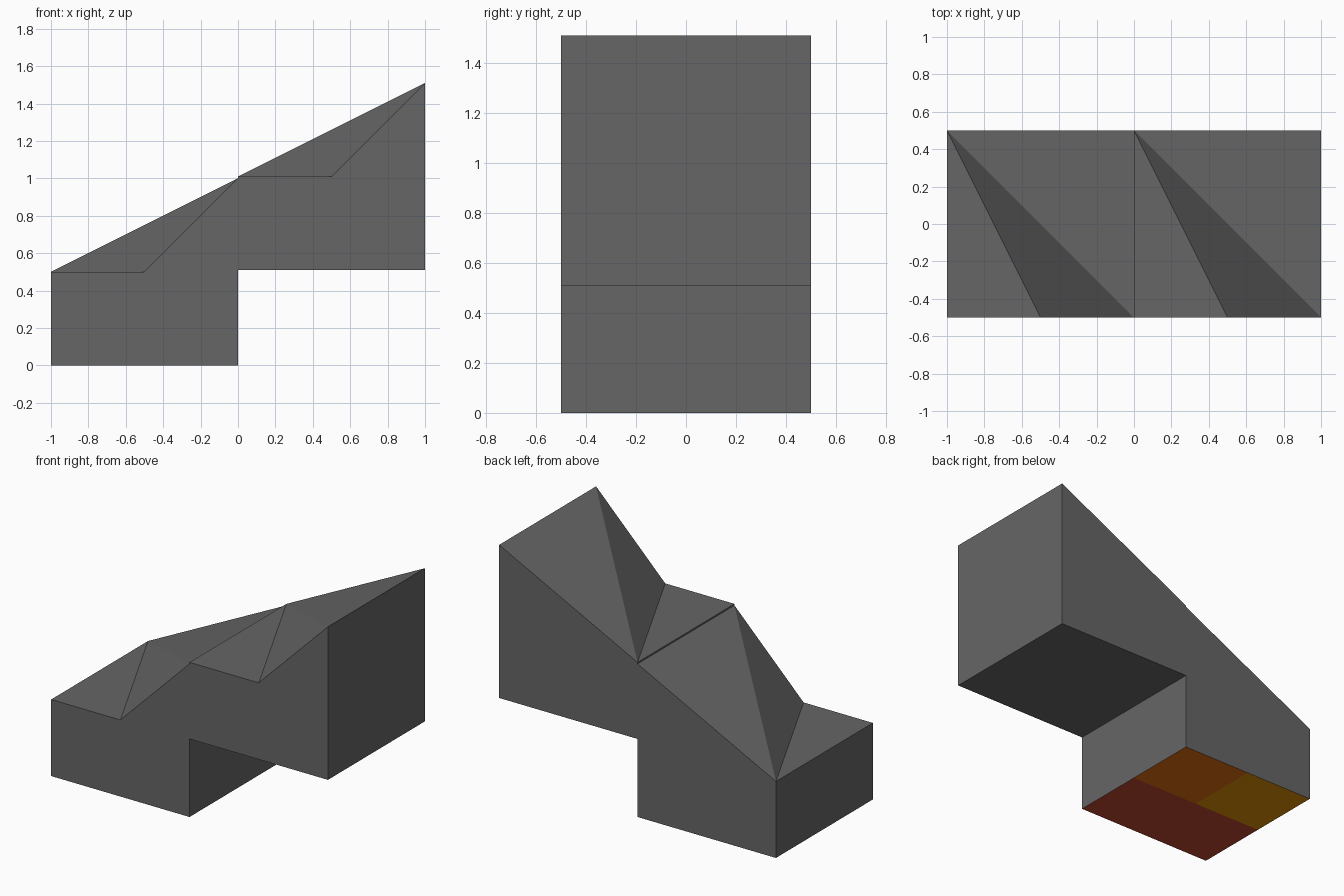
import bpy, bmesh

if "Cube" in bpy.data.objects:
    bpy.data.objects.remove(bpy.data.objects["Cube"])

RISE = 0.51   # height gained from one step to the next


def srgb(hex_code):
    out = []
    for i in (0, 2, 4):
        c = int(hex_code[i:i + 2], 16) / 255
        out.append(c / 12.92 if c <= 0.04045 else ((c + 0.055) / 1.055) ** 2.4)
    return (*out, 1)


def material(name, hex_code):
    m = bpy.data.materials.new(name)
    m.diffuse_color = srgb(hex_code)
    m.use_nodes = True
    m.node_tree.nodes["Principled BSDF"].inputs["Base Color"].default_value = m.diffuse_color
    return m


# Step profile in x, z: flat tread then slope, twice
profile = [(-1, 0), (0, 0), (0, RISE), (1, RISE), (1, 1 + RISE), (0.5, 0.5 + RISE),
           (0, 0.5 + RISE), (0, 1), (-0.5, 0.5), (-1, 0.5)]
n = len(profile)
bm = bmesh.new()
front = [bm.verts.new((x, -0.5, z)) for x, z in profile]
back = [bm.verts.new((x, 0.5, z)) for x, z in profile]
bm.faces.new(front)
bm.faces.new(back[::-1])

# Walls between the two profile sides
for i in (0, 1, 2, 3, 6, 9):
    j = (i + 1) % n
    bm.faces.new((front[i], back[i], back[j], front[j]))
bmesh.ops.recalc_face_normals(bm, faces=bm.faces)

# Each tread and slope is a fan from the low back corner, webbing the back notch
for hi, mid, lo in ((4, 5, 6), (7, 8, 9)):
    ring = (back[lo], front[lo], front[mid], front[hi], back[hi], back[mid])
    for a, b in zip(ring[1:], ring[2:]):
        bm.faces.new((ring[0], a, b))


# Split the base into colour patches
def split(test, co, no):
    faces = [f for f in bm.faces if f.calc_center_median().z < 0.001 and test(f)]
    edges = {e for f in faces for e in f.edges}
    verts = {v for f in faces for v in f.verts}
    bmesh.ops.bisect_plane(bm, geom=[*verts, *edges, *faces], plane_co=co, plane_no=no)


split(lambda f: True, (0, 0, 0), (0, 1, 0))
split(lambda f: f.calc_center_median().y > 0, (-0.5, 0, 0), (1, 0, 0))
for f in bm.faces:
    c = f.calc_center_median()
    if c.z < 0.001:
        f.material_index = 1 if c.y < 0 else (2 if c.x > -0.5 else 3)

mesh = bpy.data.meshes.new("sloped_steps")
bm.to_mesh(mesh)
bm.free()
for name, code in (("grey", "666666"), ("red", "BE4630"),
                   ("orange", "E07010"), ("yellow", "E08F08")):
    mesh.materials.append(material(name, code))
bpy.context.collection.objects.link(bpy.data.objects.new("sloped_steps", mesh))
